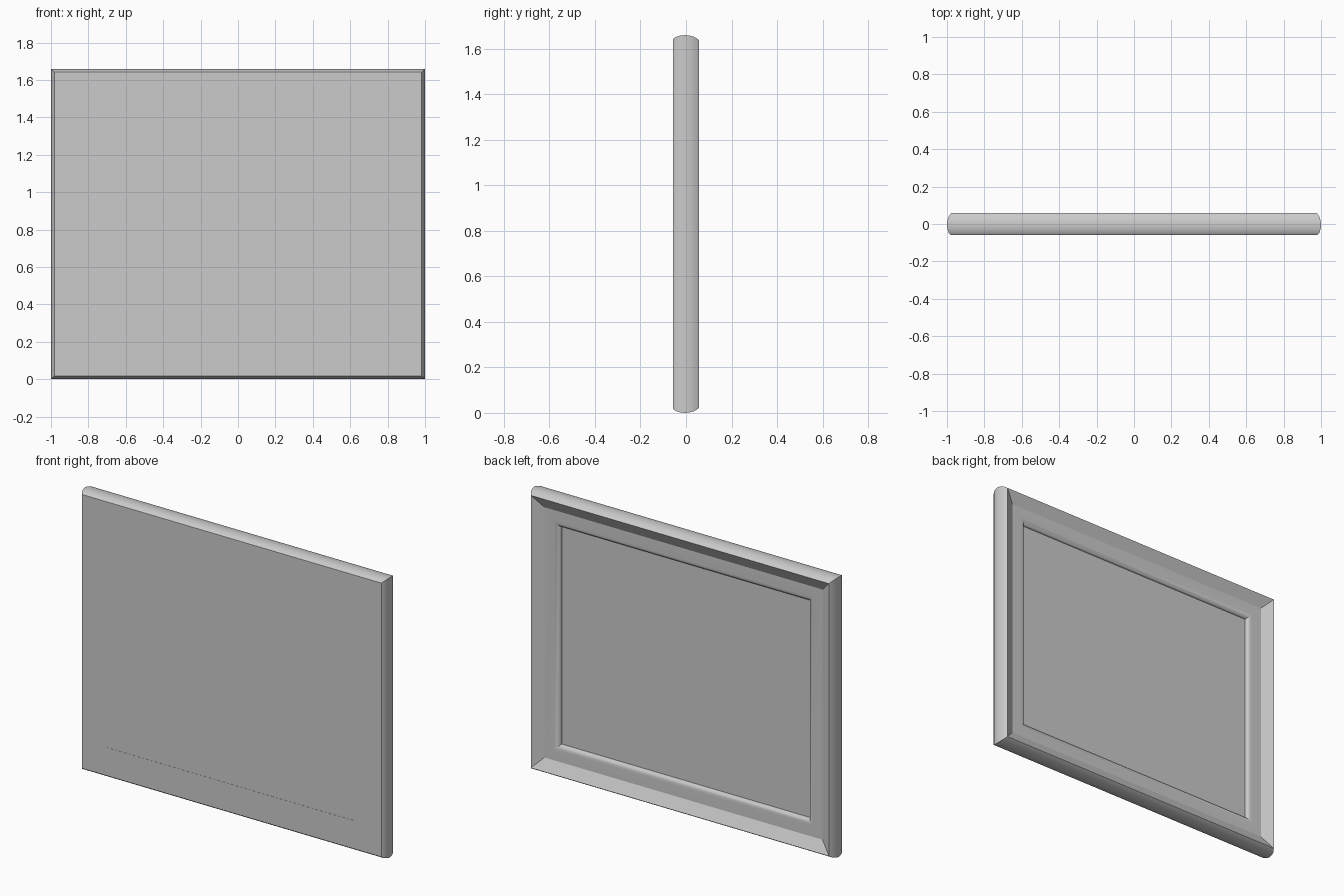
import bpy, bmesh, math

if "Cube" in bpy.data.objects:
    bpy.data.objects.remove(bpy.data.objects["Cube"])

W, H = 1.0, 1.66   # half width, full height

grey = bpy.data.materials.new("plain grey")
grey.diffuse_color = (0.6, 0.6, 0.6, 1)
grey.use_nodes = True
grey.node_tree.nodes["Principled BSDF"].inputs["Base Color"].default_value = grey.diffuse_color


def finish(name, bm, smooth):
    bmesh.ops.recalc_face_normals(bm, faces=bm.faces)
    mesh = bpy.data.meshes.new(name)
    bm.to_mesh(mesh)
    bm.free()
    mesh.materials.append(grey)
    obj = bpy.data.objects.new(name, mesh)
    bpy.context.collection.objects.link(obj)
    if smooth:
        bpy.ops.object.select_all(action='DESELECT')
        obj.select_set(True)
        bpy.context.view_layer.objects.active = obj
        bpy.ops.object.shade_smooth_by_angle(angle=math.radians(25))
    return obj


def ring(bm, inset, y):
    x, z0, z1 = W - inset, inset, H - inset
    return [bm.verts.new((sx, y, z)) for sx, z in ((-x, z0), (x, z0), (x, z1), (-x, z1))]


# Mitred frame moulding: closed profile of (inset from outer edge, y)
profile = [
    (0.185, -0.058), (0.018, -0.058),                       # flat front
    (0.008, -0.045), (0.002, -0.025), (0, -0.005),          # rounded outer edge
    (0.002, 0.015), (0.008, 0.037), (0.022, 0.058),
    (0.088, 0.023), (0.153, 0.023),                         # slope and step behind
    (0.165, 0.021), (0.175, 0.015), (0.182, 0.008), (0.185, -0.002),  # inner roll
]
bm = bmesh.new()
rings = [ring(bm, d, y) for d, y in profile]
for a, b in zip(rings, rings[1:] + rings[:1]):
    for i in range(4):
        j = (i + 1) % 4
        bm.faces.new((a[i], a[j], b[j], b[i]))
finish("frame_moulding", bm, True)

# Panel filling the opening
bm = bmesh.new()
front, back = ring(bm, 0.185, -0.057), ring(bm, 0.185, 0.0)
bm.faces.new(front)
bm.faces.new(back)
for i in range(4):
    j = (i + 1) % 4
    bm.faces.new((front[i], front[j], back[j], back[i]))
finish("panel", bm, False)
